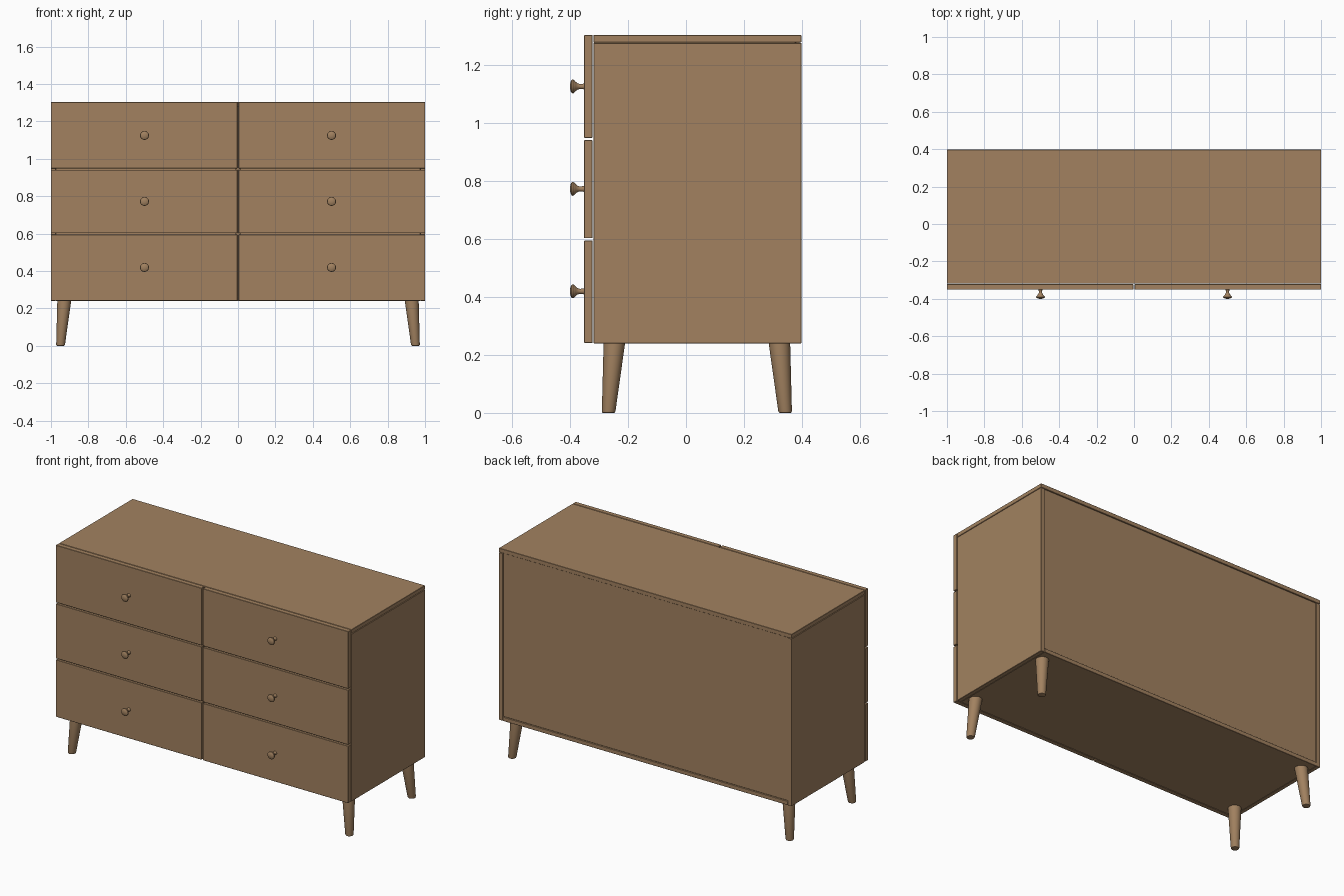
import bpy, bmesh, math
from mathutils import Vector

if "Cube" in bpy.data.objects:
    bpy.data.objects.remove(bpy.data.objects["Cube"])

wood = bpy.data.materials.new("warm brown wood")
wood.diffuse_color = (0.36, 0.222, 0.117, 1)
wood.use_nodes = True
wood.node_tree.nodes["Principled BSDF"].inputs["Base Color"].default_value = wood.diffuse_color


def finish(name, bm):
    bmesh.ops.recalc_face_normals(bm, faces=bm.faces[:])
    me = bpy.data.meshes.new(name)
    bm.to_mesh(me)
    bm.free()
    me.materials.append(wood)
    ob = bpy.data.objects.new(name, me)
    bpy.context.collection.objects.link(ob)
    return ob


def box(name, x, y, z, bevel=0.0015):
    """Board from (min, max) extents with a hairline bevel."""
    bm = bmesh.new()
    bmesh.ops.create_cube(bm, size=1)
    for v in bm.verts:
        v.co = Vector([(a + b) / 2 + c * (b - a) for (a, b), c in zip((x, y, z), v.co)])
    bmesh.ops.bevel(bm, geom=bm.edges[:], offset=bevel, segments=1, affect='EDGES')
    return finish(name, bm)


def turned(name, rings, u, w, sides=32):
    """Round part lofted through (centre, radius) rings lying in the u-w plane."""
    bm = bmesh.new()
    loops = []
    for c, r in rings:
        loops.append([bm.verts.new(Vector(c) + r * (math.cos(t) * u + math.sin(t) * w))
                      for t in (2 * math.pi * i / sides for i in range(sides))])
    for a, b in zip(loops, loops[1:]):
        for i in range(sides):
            j = (i + 1) % sides
            bm.faces.new((a[i], a[j], b[j], b[i]))
    bm.faces.new(loops[0])
    bm.faces.new(loops[-1])
    ob = finish(name, bm)
    bpy.ops.object.select_all(action='DESELECT')
    ob.select_set(True)
    bpy.context.view_layer.objects.active = ob
    bpy.ops.object.shade_smooth_by_angle(angle=math.radians(40))
    return ob


X, Y, Z = Vector((1, 0, 0)), Vector((0, 1, 0)), Vector((0, 0, 1))
T = 0.025                      # board thickness
FRONT, BACK = -0.319, 0.398
LOW, HIGH = 0.24, 1.302

# Carcass
box("top_panel", (-1, 1), (FRONT, BACK), (HIGH - T, HIGH))
for side, s in (("left", -1), ("right", 1)):
    box(side + "_side_panel", sorted((s, s * (1 - T))), (FRONT, BACK), (LOW, HIGH - T - 0.002))
box("bottom_panel", (-1 + T, 1 - T), (FRONT, BACK), (LOW, LOW + T))
box("back_panel", (-1 + T, 1 - T), (BACK - 0.02, BACK - 0.006), (LOW + T, HIGH - T))
box("centre_divider", (-T / 2, T / 2), (FRONT, BACK - 0.02), (LOW + T, HIGH - T))

# Drawer fronts with turned knobs
rows = (((0.241, 0.594), 0.419), ((0.602, 0.940), 0.772), ((0.948, HIGH), 1.125))
knob = ((-0.350, 0.012), (-0.354, 0.0095), (-0.366, 0.0085), (-0.374, 0.011),
        (-0.381, 0.017), (-0.386, 0.0225), (-0.390, 0.024), (-0.394, 0.0225),
        (-0.398, 0.015), (-0.400, 0.006))
for level, (z, kz) in zip(("lower", "middle", "upper"), rows):
    for side, s in (("left", -1), ("right", 1)):
        box(f"{level}_{side}_drawer_front", sorted((s, s * 0.004)), (-0.351, -0.322), z)
        turned(f"{level}_{side}_knob", [((s * 0.5, y, kz), r) for y, r in knob], X, Z)

# Splayed tapered legs
for depth, y0, d in (("front", -0.247, -1), ("back", 0.322, 1)):
    for side, s in (("left", -1), ("right", 1)):
        rings = []
        for z, r in ((LOW, 0.037), (0.006, 0.0235), (0.001, 0.0215), (0, 0.019)):
            k = 0.02 * (1 - z / LOW)
            rings.append(((s * (0.929 + k), y0 + d * k, z), r))
        turned(f"{depth}_{side}_leg", rings, X, Y)
